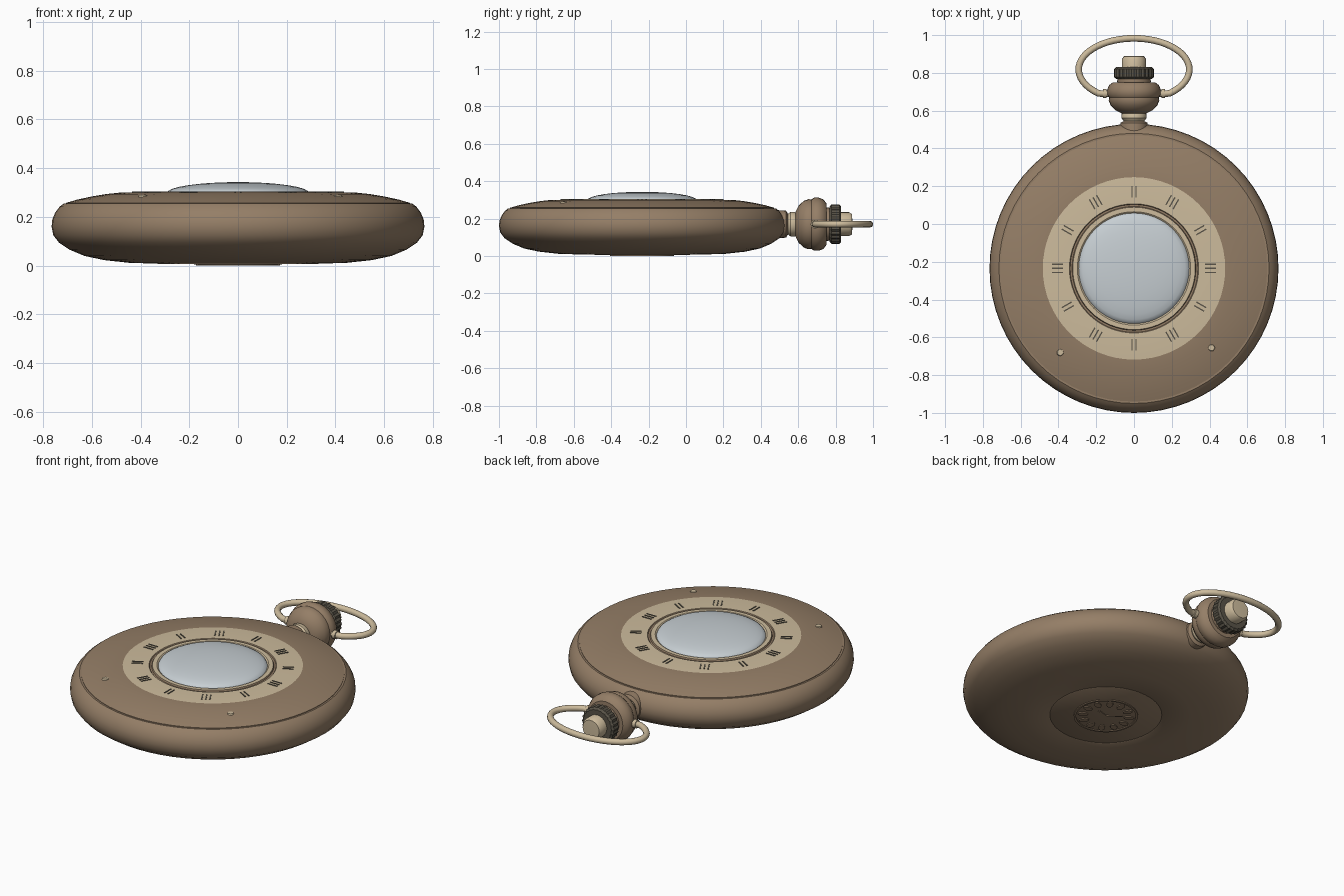
import bpy, bmesh, math
from mathutils import Matrix, Vector

if "Cube" in bpy.data.objects:
    bpy.data.objects.remove(bpy.data.objects["Cube"])

CY, AXZ = -0.235, 0.17      # case centre in y, height of the crown axis


def material(name, rgb):
    m = bpy.data.materials.new(name)
    m.diffuse_color = (*rgb, 1)
    m.use_nodes = True
    m.node_tree.nodes["Principled BSDF"].inputs["Base Color"].default_value = m.diffuse_color
    return m


BROWN = material("aged_bronze", (0.30, 0.21, 0.135))
CREAM = material("pale_brass", (0.61, 0.50, 0.335))
GLASS = material("cloudy_glass", (0.57, 0.62, 0.65))
DARK = material("dark_metal", (0.10, 0.088, 0.065))


def finish(name, bm, mats, angle=35):
    bmesh.ops.recalc_face_normals(bm, faces=bm.faces)
    me = bpy.data.meshes.new(name)
    bm.to_mesh(me)
    bm.free()
    ob = bpy.data.objects.new(name, me)
    bpy.context.collection.objects.link(ob)
    for m in mats:
        me.materials.append(m)
    bpy.ops.object.select_all(action='DESELECT')
    ob.select_set(True)
    bpy.context.view_layer.objects.active = ob
    bpy.ops.object.shade_smooth_by_angle(angle=math.radians(angle))
    return ob


def lathe(name, profile, mats, seg=64, along_y=False, mat_rule=None, knurl=1.0):
    """Spin (radius, height) points about the case axis or the crown axis."""
    bm = bmesh.new()
    rings = []
    for r, h in profile:
        ring = []
        for j in range(1 if r == 0 else seg):
            a = 2 * math.pi * j / seg
            rr = r * (knurl if j % 2 else 1.0)
            x, s = rr * math.cos(a), rr * math.sin(a)
            ring.append(bm.verts.new((x, h, AXZ + s) if along_y else (x, CY + s, h)))
        rings.append(ring)
    for i, (a, b) in enumerate(zip(rings, rings[1:])):
        for j in range(seg):
            k = (j + 1) % seg
            if len(a) == 1:
                vs = (a[0], b[j], b[k])
            elif len(b) == 1:
                vs = (a[j], a[k], b[0])
            else:
                vs = (a[j], a[k], b[k], b[j])
            bm.faces.new(vs).material_index = mat_rule(i) if mat_rule else 0
    return finish(name, bm, mats)


def add_box(bm, size, matrix):
    bmesh.ops.create_cube(bm, size=1, matrix=matrix @ Matrix.Diagonal((*size, 1)))


# Rounded case body with a shallow domed back and an engraved circle
lathe("case_body", [
    (0, 0.004), (0.295, 0.007), (0.30, 0.010), (0.305, 0.007), (0.45, 0.012),
    (0.55, 0.023), (0.63, 0.040), (0.69, 0.065), (0.735, 0.095), (0.758, 0.125),
    (0.765, 0.160), (0.762, 0.190), (0.750, 0.218), (0.732, 0.242),
    (0.715, 0.255), (0.704, 0.255), (0.700, 0.249), (0.60, 0.249), (0, 0.249)], [BROWN])

# Front lid with the pale chapter ring and stepped bezel
lathe("front_lid", [
    (0.705, 0.245), (0.705, 0.258), (0.66, 0.271), (0.60, 0.284), (0.54, 0.294),
    (0.483, 0.300), (0.342, 0.301), (0.338, 0.296), (0.328, 0.296),
    (0.324, 0.304), (0.300, 0.304), (0.292, 0.298), (0.285, 0.29)], [BROWN, CREAM],
    mat_rule=lambda i: 1 if i in (5, 9, 10) else 0)

# Glass dome
lathe("glass_dome", [(0.293 * math.cos(t), 0.298 + 0.045 * math.sin(t))
                     for t in [math.pi / 2 * k / 8 for k in range(8)]] + [(0, 0.343)],
      [GLASS], seg=48)

# Hour marks on the chapter ring
bm = bmesh.new()
for hour in range(12):
    spin = Matrix.Translation((0, CY, 0.301)) @ Matrix.Rotation(-math.tau * hour / 12, 4, 'Z')
    count = 2 + hour % 2
    for n in range(count):
        off = (n - (count - 1) / 2) * 0.022
        add_box(bm, (0.007, 0.06, 0.005), spin @ Matrix.Translation((off, 0.405, 0)))
finish("hour_marks", bm, [DARK])

# Two small studs on the lid
bm = bmesh.new()
for x, y in ((-0.39, -0.68), (0.41, -0.655)):
    bmesh.ops.create_cone(bm, cap_ends=True, segments=12, radius1=0.02, radius2=0.016,
                          depth=0.012, matrix=Matrix.Translation((x, y, 0.285)))
finish("lid_studs", bm, [CREAM])

# Raised rosette on the back: ring, petals and two bars
lathe("back_rosette_ring", [(0.172, 0.008), (0.172, 0.001), (0.160, 0.001), (0.160, 0.008)],
      [BROWN], seg=48)
bm = bmesh.new()
for k in range(12):
    spin = Matrix.Translation((0, CY, 0.004)) @ Matrix.Rotation(math.tau * k / 12, 4, 'Z')
    bmesh.ops.create_cone(bm, cap_ends=True, segments=10, radius1=1, radius2=1, depth=0.008,
                          matrix=spin @ Matrix.Translation((0, 0.125, 0))
                          @ Matrix.Diagonal((0.018, 0.028, 1, 1)))
for ang, length in ((0.9, 0.09), (-1.3, 0.065)):
    spin = Matrix.Translation((0, CY, 0.004)) @ Matrix.Rotation(ang, 4, 'Z')
    add_box(bm, (0.012, length, 0.007), spin @ Matrix.Translation((0, length / 2, 0)))
finish("back_rosette", bm, [BROWN])

# Neck, bulb and crown, all turned about the y axis
lathe("neck", [(0, 0.48), (0.075, 0.49), (0.072, 0.535), (0.055, 0.545), (0.066, 0.56),
               (0.066, 0.58), (0.055, 0.60), (0, 0.60)], [CREAM, BROWN], 24, True,
      lambda i: 1 if i < 3 else 0)
lathe("pendant_bulb", [(0, 0.585), (0.065, 0.585), (0.10, 0.603), (0.125, 0.63), (0.134, 0.655),
                       (0.132, 0.67), (0.142, 0.685), (0.142, 0.71), (0.132, 0.735),
                       (0.112, 0.75), (0, 0.752)], [BROWN], 28, True)
lathe("crown_collar", [(0, 0.74), (0.085, 0.74), (0.09, 0.755), (0.085, 0.775), (0, 0.775)],
      [BROWN], 24, True)
lathe("crown_wheel", [(0, 0.768), (0.095, 0.768), (0.106, 0.778), (0.106, 0.82),
                      (0.095, 0.83), (0, 0.83)], [DARK], 48, True, knurl=0.95)
lathe("crown_button", [(0, 0.82), (0.064, 0.82), (0.064, 0.872), (0.054, 0.888), (0, 0.890)],
      [CREAM], 24, True)

# Bow: an open oval wire whose ends turn in to the bulb
path = [(0.12, 0.69), (0.165, 0.69)]
for k in range(41):
    t = math.radians(-50 + 280 * k / 40)
    path.append((0.293 * math.cos(t), 0.818 + 0.165 * math.sin(t)))
path += [(-0.165, 0.69), (-0.12, 0.69)]
pts = [Vector((x, y, AXZ)) for x, y in path]
bm = bmesh.new()
rings = []
for i, p in enumerate(pts):
    d = (pts[min(i + 1, len(pts) - 1)] - pts[max(i - 1, 0)]).normalized()
    side = Vector((-d.y, d.x, 0))
    rings.append([bm.verts.new(p + 0.0175 * (side * math.cos(a) + Vector((0, 0, math.sin(a)))))
                  for a in [math.tau * j / 12 for j in range(12)]])
for a, b in zip(rings, rings[1:]):
    for j in range(12):
        k = (j + 1) % 12
        bm.faces.new((a[j], a[k], b[k], b[j]))
finish("bow", bm, [CREAM], 50)

# Small collars where the bow enters the bulb
bm = bmesh.new()
for s in (-1, 1):
    bmesh.ops.create_cone(bm, cap_ends=True, segments=14, radius1=0.024, radius2=0.024, depth=0.02,
                          matrix=Matrix.Translation((s * 0.155, 0.69, AXZ))
                          @ Matrix.Rotation(math.pi / 2, 4, 'Y'))
finish("bow_collars", bm, [CREAM])
